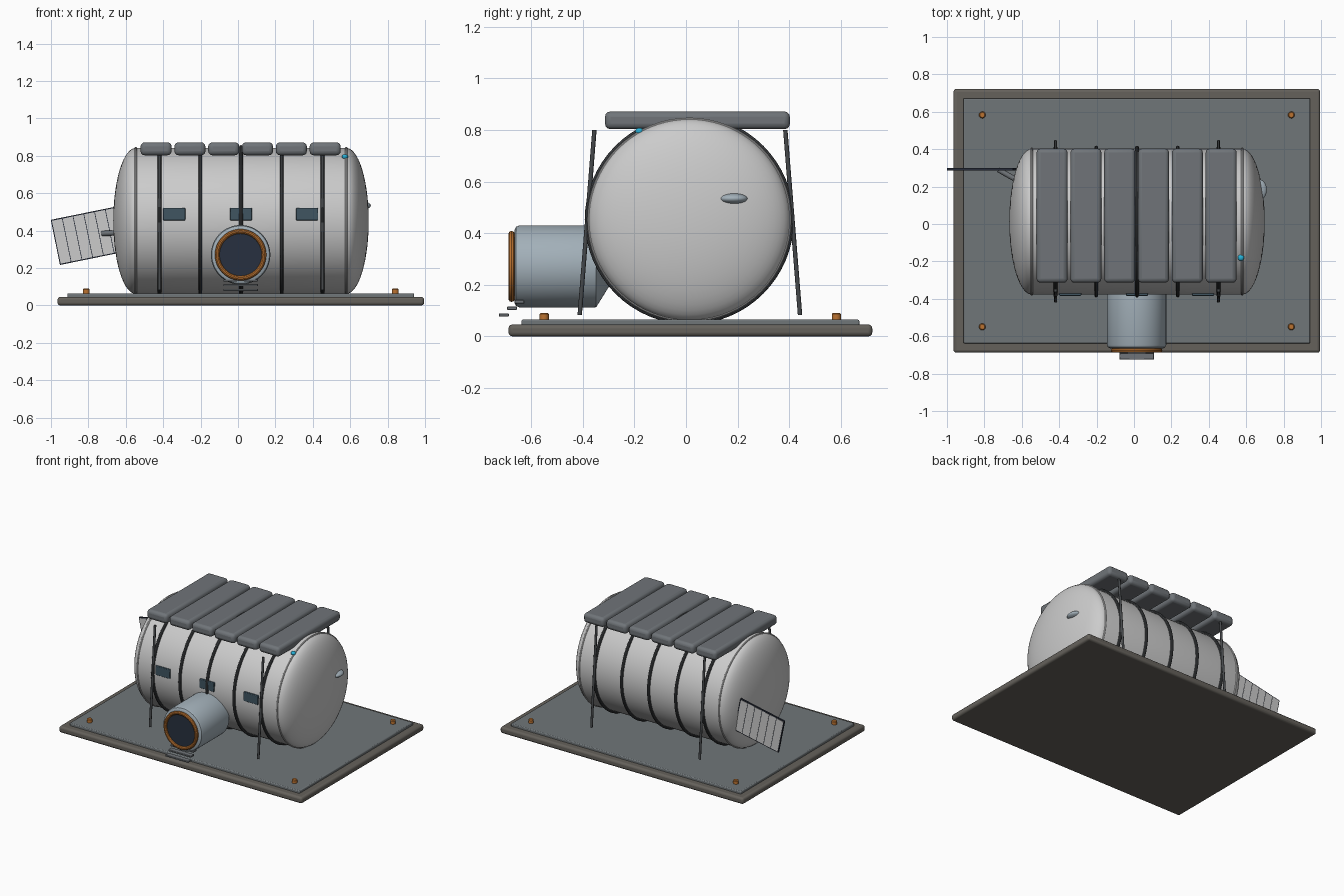
import bpy, math
from mathutils import Vector, Matrix

if "Cube" in bpy.data.objects:
    bpy.data.objects.remove(bpy.data.objects["Cube"])

CX, CY, CZ = 0.016, 0.013, 0.452   # hull axis centre


def material(name, r, g, b):
    m = bpy.data.materials.new(name)
    m.diffuse_color = (r, g, b, 1)
    m.use_nodes = True
    m.node_tree.nodes["Principled BSDF"].inputs["Base Color"].default_value = m.diffuse_color
    return m


BASE = material("warm_grey", 0.13, 0.12, 0.105)
DECK = material("deck_grey", 0.16, 0.18, 0.19)
HULL = material("hull_white", 0.58, 0.58, 0.57)
DARK = material("dark_metal", 0.06, 0.065, 0.07)
ROOF = material("roof_grey", 0.16, 0.175, 0.19)
TUNNEL = material("tunnel_blue_grey", 0.36, 0.43, 0.48)
ORANGE = material("orange", 0.5, 0.17, 0.03)
GLASS = material("glass", 0.05, 0.09, 0.12)
DOOR = material("door_navy", 0.02, 0.03, 0.05)
CYAN = material("cyan", 0.02, 0.45, 0.7)
FRAME = material("panel_frame", 0.02, 0.025, 0.04)


def finish(name, mat, smooth=True):
    o = bpy.context.object
    o.name = name
    o.data.materials.append(mat)
    if smooth:
        bpy.ops.object.shade_smooth_by_angle(angle=math.radians(35))
    return o


def box(name, lo, hi, mat, bevel=0.0, segments=3):
    lo, hi = Vector(lo), Vector(hi)
    bpy.ops.mesh.primitive_cube_add(size=1, location=(lo + hi) / 2)
    o = bpy.context.object
    o.data.transform(Matrix.Diagonal((*(hi - lo), 1)))
    if bevel:
        b = o.modifiers.new("bevel", 'BEVEL')
        b.width, b.segments = bevel, segments
    return finish(name, mat, bool(bevel))


def lathe(name, profile, centre, axis, mat, n=64):
    """Revolve (distance along axis, radius) points; radius 0 closes an end."""
    u = Vector(axis)
    v = Vector((0, 0, 1)) if abs(u.z) < 0.5 else Vector((1, 0, 0))
    w = u.cross(v)
    verts, rings, faces = [], [], []
    for d, r in profile:
        k = 1 if r == 0 else n
        rings.append([len(verts) + i for i in range(k)])
        for i in range(k):
            a = 2 * math.pi * i / n
            verts.append(Vector(centre) + u * d + (v * math.cos(a) + w * math.sin(a)) * r)
    for A, B in zip(rings, rings[1:]):
        for i in range(n):
            q = [A[i % len(A)], A[(i + 1) % len(A)], B[(i + 1) % n % len(B)], B[i % len(B)]]
            faces.append(list(dict.fromkeys(q)))
    me = bpy.data.meshes.new(name)
    me.from_pydata(verts, [], [f[::-1] for f in faces])
    o = bpy.data.objects.new(name, me)
    bpy.context.collection.objects.link(o)
    bpy.ops.object.select_all(action='DESELECT')
    o.select_set(True)
    bpy.context.view_layer.objects.active = o
    return finish(name, mat)


def torus(name, loc, rot, major, minor, mat, squash=1.0):
    bpy.ops.mesh.primitive_torus_add(location=loc, rotation=rot, major_radius=major,
                                     minor_radius=minor, major_segments=64, minor_segments=10)
    bpy.context.object.scale.z = squash
    return finish(name, mat)


def rod(name, a, b, r, mat):
    a, b = Vector(a), Vector(b)
    d = b - a
    bpy.ops.mesh.primitive_cylinder_add(vertices=12, radius=r, depth=d.length, location=(a + b) / 2,
                                        rotation=d.to_track_quat('Z', 'Y').to_euler())
    return finish(name, mat)


def ball(name, loc, radii, mat):
    bpy.ops.mesh.primitive_uv_sphere_add(segments=24, ring_count=12, radius=1, location=loc)
    bpy.context.object.scale = radii
    return finish(name, mat)


# Foundation slab, deck and corner beacons
box("foundation_slab", (-0.965, -0.688, 0), (0.995, 0.722, 0.046), BASE, 0.015)
box("deck_plate", (-0.912, -0.638, 0.04), (0.942, 0.672, 0.065), DECK, 0.006, 2)
for x in (-0.811, 0.841):
    for y in (-0.55, 0.583):
        lathe("corner_beacon", [(0, 0), (0, 0.018), (0.023, 0.018), (0.028, 0.013), (0.028, 0)],
              (x, y, 0.063), (0, 0, 1), ORANGE, 20)

# Hull with elliptical domed ends
half, R, dome = 0.563, 0.39, 0.12
cap = [(half + dome * math.sin(t), R * math.cos(t))
       for t in [math.pi / 2 * i / 14 for i in range(14)]] + [(half + dome, 0)]
lathe("hull", [(-d, r) for d, r in cap[::-1]] + cap, (CX, CY, CZ), (1, 0, 0), HULL, 80)
for s in (-1, 1):
    torus("end_seam", (CX + s * half, CY, CZ), (0, math.pi / 2, 0), R, 0.006, HULL)

# Hull ribs
for i in range(5):
    torus("hull_rib", (CX - 0.436 + 0.218 * i, CY, CZ), (0, math.pi / 2, 0), 0.395, 0.0105, DARK)

# Roof ballast blocks
for i in range(6):
    x = -0.438 + 0.1808 * i
    box("roof_block", (x - 0.083, -0.314, 0.803), (x + 0.083, 0.403, 0.872), ROOF, 0.022)

# Leaning side struts
for x in (CX - 0.436, CX + 0.436):
    for s in (-1, 1):
        rod("side_strut", (x, 0.015 + s * 0.37, 0.80), (x, 0.015 + s * 0.427, 0.083), 0.0085, DARK)

# Front windows
for x in (-0.341, 0.016, 0.370):
    box("window", (x - 0.059, -0.384, 0.455), (x + 0.059, -0.36, 0.521), GLASS, 0.004, 2)

# Entrance tunnel, ring and door
TC = (0.014, 0, 0.271)
lathe("entrance_tunnel", [(0.25, 0), (0.348, 0.158), (0.36, 0.159), (0.645, 0.159), (0.658, 0.154), (0.665, 0.142),
                          (0.665, 0)], TC, (0, -1, 0), TUNNEL)
torus("entrance_ring", (TC[0], -0.676, TC[2]), (math.pi / 2, 0, 0), 0.125, 0.0125, ORANGE)
lathe("entrance_door", [(0.655, 0), (0.655, 0.12), (0.674, 0.12), (0.674, 0)], TC, (0, -1, 0), DOOR)

# Entrance steps
for y, z in ((-0.665, 0.134), (-0.693, 0.109), (-0.725, 0.083)):
    box("step", (-0.078, y, z - 0.006), (0.106, y + 0.038, z + 0.006), ROOF, 0.002, 1)

# Small hull fittings
ball("end_port", (0.668, 0.183, 0.534), (0.042, 0.056, 0.021), TUNNEL)
ball("marker_light", (0.572, -0.18, 0.795), (0.017, 0.017, 0.013), CYAN)

# Tilted wing panel with cells on both faces
tilt = Matrix.Translation((-0.80, 0.293, 0.373)) @ Matrix.Rotation(math.radians(-11.5), 4, 'Y')


def wing_part(name, x0, x1, h, t, mat):
    o = box(name, (x0, -t, -h), (x1, t, h), mat)
    o.matrix_world = tilt @ Matrix.Translation((o.location))
    return o


wing_part("wing_frame", -0.18, 0.18, 0.123, 0.006, FRAME)
for i in range(6):
    x = -0.175 + 0.0587 * i
    wing_part("wing_cell", x, x + 0.055, 0.117, 0.0075, HULL)
rod("wing_arm", (-0.725, 0.29, 0.385), (-0.60, 0.22, 0.39), 0.014, ROOF)
